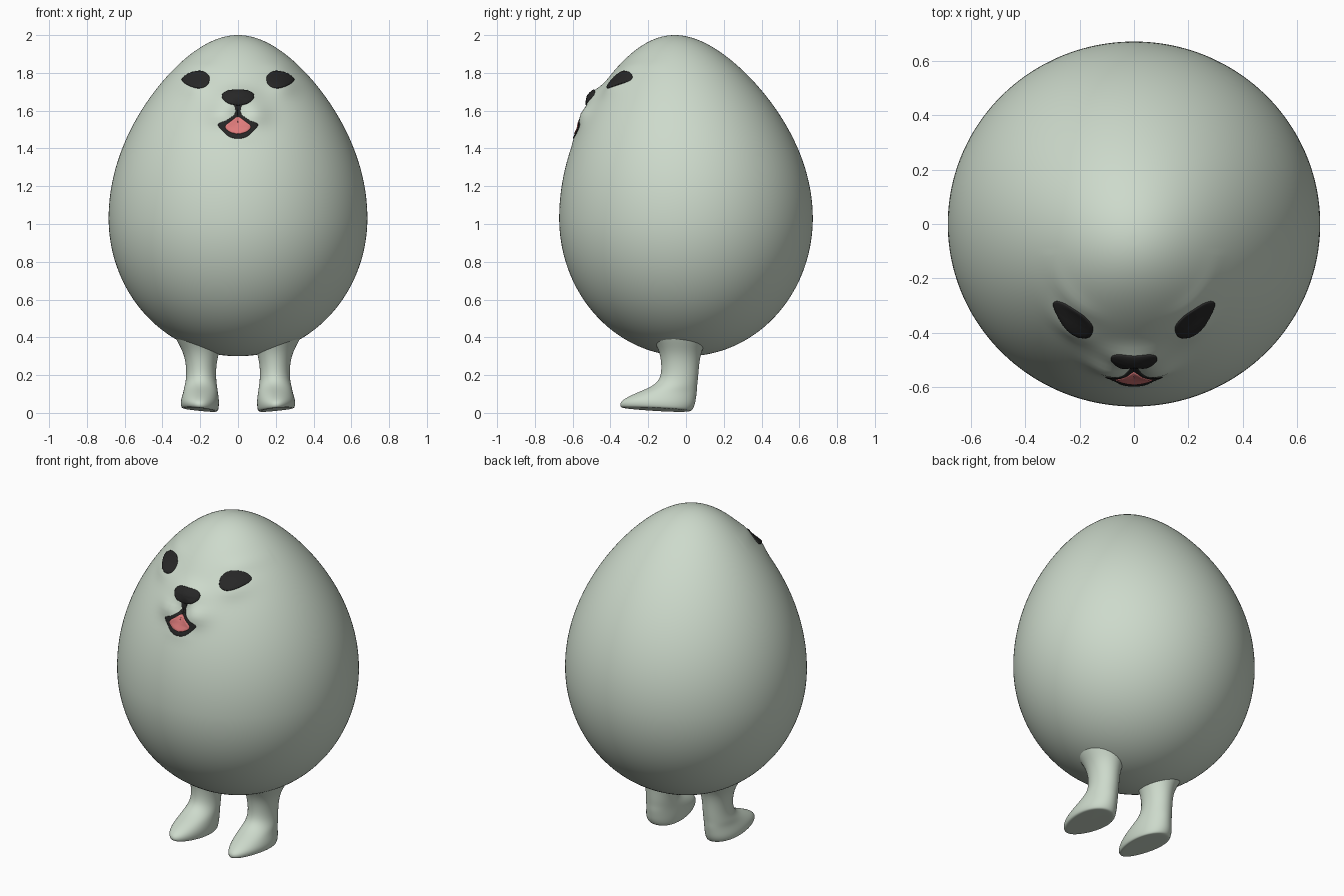
import bpy, bmesh
from math import sin, cos, pi, exp
from mathutils import Vector
from mathutils.bvhtree import BVHTree

cube = bpy.data.objects.get("Cube")
if cube:
    bpy.data.objects.remove(cube)


def material(name, rgb):
    m = bpy.data.materials.new(name)
    m.use_nodes = True
    m.diffuse_color = (*rgb, 1)
    m.node_tree.nodes["Principled BSDF"].inputs["Base Color"].default_value = (*rgb, 1)
    return m


SHELL = material("pale sage", (0.61, 0.70, 0.60))
DARK = material("charcoal", (0.02, 0.02, 0.02))
PINK = material("tongue pink", (0.74, 0.20, 0.20))


def finish(bm, name, mat):
    mesh = bpy.data.meshes.new(name)
    for f in bm.faces:
        f.smooth = True
    bm.to_mesh(mesh)
    bm.free()
    mesh.materials.append(mat)
    ob = bpy.data.objects.new(name, mesh)
    bpy.context.scene.collection.objects.link(ob)
    return ob


def loft(bm, rings):
    """Skin a list of closed rings and close both ends with fans."""
    rows = [[bm.verts.new(p) for p in r] for r in rings]
    n = len(rows[0])
    for a, b in zip(rows, rows[1:]):
        for i in range(n):
            j = (i + 1) % n
            bm.faces.new((a[i], a[j], b[j], b[i]))
    for row in (rows[0], rows[-1]):
        c = bm.verts.new(sum((v.co for v in row), Vector()) / n)
        for i in range(n):
            bm.faces.new((row[i], row[(i + 1) % n], c))
    bmesh.ops.recalc_face_normals(bm, faces=bm.faces)


# Soft swellings of the face: x, z, width, height, push
BUMPS = [(0, 1.67, 0.10, 0.05, 0.034),
         (0.09, 1.575, 0.075, 0.055, 0.028),
         (0.24, 1.72, 0.07, 0.045, 0.016),
         (0.22, 1.83, 0.08, 0.03, 0.008),
         (0, 1.46, 0.08, 0.03, 0.005),
         (0, 1.59, 0.03, 0.035, -0.012)]


def egg_point(phi, a):
    t = sin(phi)
    r = 0.685 * max(cos(phi), 1e-4)
    if t > 0:
        r *= 1 - 0.22 * t * t
        z, shift = 1.03 + 0.97 * t, -0.06 * t * t
    else:
        z, shift = 1.03 + 0.73 * t, 0
    x, y = r * cos(a), 0.98 * r * sin(a) + shift
    if y < -0.1:
        push = 0
        for bx, bz, w, h, d in BUMPS:
            push += d * exp(-((abs(x) - bx) / w) ** 2 - ((z - bz) / h) ** 2)
        y -= push
        z += 0.3 * push
    return Vector((x, y, z))


# Egg body
ROWS, SEGS = 110, 180
bm = bmesh.new()
loft(bm, [[egg_point(-pi / 2 + pi * k / ROWS, 2 * pi * i / SEGS) for i in range(SEGS)]
          for k in range(1, ROWS)])
surface = BVHTree.FromBMesh(bm)
finish(bm, "egg_body", SHELL)


def smooth_loop(pts, steps=6):
    """Closed Catmull-Rom curve through the points."""
    pts = [Vector(p) for p in pts]
    n, out = len(pts), []
    for i in range(n):
        a, b, c, d = (pts[(i + k) % n] for k in (-1, 0, 1, 2))
        for s in range(steps):
            t = s / steps
            out.append(b + (c - a) * (t / 2) + (2 * a - 5 * b + 4 * c - d) * (t * t / 2)
                       + (3 * b - a - 3 * c + d) * (t ** 3 / 2))
    return out


def plate(name, outline, centre, mat, lift, side=1):
    """Thin plate laid over the front of the body."""
    c = Vector(centre)
    loop = smooth_loop(outline)
    bm = bmesh.new()

    def drop(p, up):
        hit, nor, _, _ = surface.ray_cast(Vector((p.x * side, -2, p.y)), Vector((0, 1, 0)))
        return hit + nor * up

    rows = []
    for scale, up in ((1, -0.003), (1, lift * 0.7), (0.95, lift), (0.75, lift),
                      (0.55, lift), (0.35, lift), (0.15, lift)):
        rows.append([bm.verts.new(drop(c + (p - c) * scale, up)) for p in loop])
    n = len(loop)
    for a, b in zip(rows, rows[1:]):
        for i in range(n):
            bm.faces.new((a[i], a[(i + 1) % n], b[(i + 1) % n], b[i]))
    bm.faces.new(rows[-1])
    bm.normal_update()
    if sum(f.normal.y * f.calc_area() for f in bm.faces) > 0:
        bmesh.ops.reverse_faces(bm, faces=bm.faces)
    finish(bm, name, mat)


def mirrored(half):
    """Complete a right-hand outline; the first and last points lie on x = 0."""
    return half + [(-x, z) for x, z in reversed(half[1:-1])]


# Eyes
EYE = [(0.155, 1.785), (0.19, 1.808), (0.24, 1.803), (0.28, 1.782),
       (0.295, 1.758), (0.26, 1.732), (0.21, 1.718), (0.168, 1.73), (0.152, 1.757)]
for side, label in ((1, "left"), (-1, "right")):
    plate(label + "_eye", EYE, (0.22, 1.765), DARK, 0.006, side)

# Nose
plate("nose", mirrored([(0, 1.708), (0.05, 1.704), (0.08, 1.687), (0.08, 1.662),
                        (0.05, 1.638), (0, 1.628)]), (0, 1.67), DARK, 0.007)

# Mouth with the groove under the nose
plate("mouth", mirrored([(0, 1.64), (0.02, 1.632), (0.012, 1.6), (0.025, 1.575),
                         (0.06, 1.55), (0.105, 1.527), (0.08, 1.492),
                         (0.045, 1.462), (0, 1.452)]), (0, 1.525), DARK, 0.004)

# Tongue
plate("tongue", mirrored([(0, 1.565), (0.035, 1.546), (0.068, 1.515),
                          (0.045, 1.487), (0, 1.475)]), (0, 1.52), PINK, 0.008)

# Legs with feet: height, inner x, outer x, front y, back y
LEG = [(0.46, 0.06, 0.36, -0.22, 0.15), (0.38, 0.08, 0.325, -0.17, 0.11),
       (0.32, 0.10, 0.29, -0.14, 0.08), (0.25, 0.115, 0.275, -0.13, 0.07),
       (0.18, 0.115, 0.275, -0.135, 0.065), (0.14, 0.11, 0.285, -0.18, 0.06),
       (0.11, 0.105, 0.29, -0.25, 0.06), (0.07, 0.10, 0.30, -0.32, 0.055),
       (0.035, 0.10, 0.305, -0.355, 0.05), (0, 0.105, 0.30, -0.35, 0.035),
       (0, 0.12, 0.285, -0.33, 0.02)]


def leg_ring(z, x0, x1, y0, y1, side):
    ring = []
    low = max(0, 1 - z / 0.12)
    for i in range(20):
        a = 2 * pi * i / 20
        taper = 1 + 0.2 * low * sin(a)
        x = (x0 + x1) / 2 + (x1 - x0) / 2 * cos(a) * taper
        y = (y0 + y1) / 2 + (y1 - y0) / 2 * sin(a)
        # the sole rises towards the toe and the outer edge
        rise = low * (0.05 * max(-y, 0) + 0.1 * max(x - 0.1, 0))
        ring.append((side * x, y, z + rise))
    return ring


for side, label in ((1, "left"), (-1, "right")):
    bm = bmesh.new()
    loft(bm, [leg_ring(*row, side) for row in LEG])
    leg = finish(bm, label + "_leg", SHELL)
    sub = leg.modifiers.new("smooth", "SUBSURF")
    sub.levels = sub.render_levels = 2
